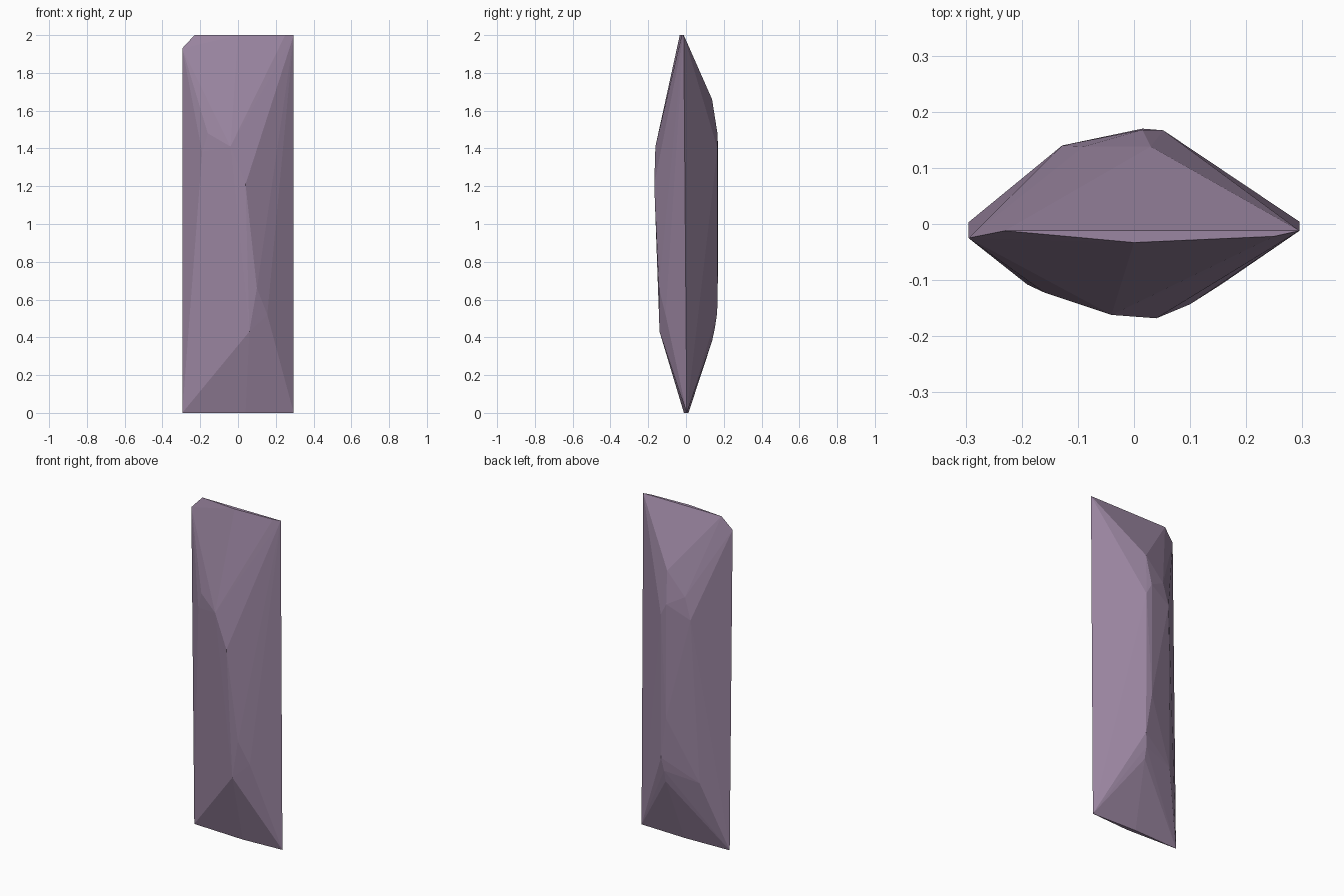
import bpy, bmesh

# Faceted shard: the convex hull of a few cut corners
rim = [(-0.295, -0.025, 1.93), (-0.23, -0.012, 2), (0.0, -0.033, 2), (0.25, -0.022, 2),
       (0.295, -0.012, 2), (0.295, 0.004, 0), (0.04, -0.011, 0), (0.0, 0.013, 0),
       (-0.295, 0.003, 0)]
front = [(-0.16, -0.122, 1.48), (-0.19, -0.108, 1.38), (-0.04, -0.162, 1.41),
         (0.04, -0.168, 1.21), (0.10, -0.143, 0.66), (0.06, -0.14, 0.43),
         (0.155, -0.108, 0.52), (0.20, -0.076, 1.2)]
back = [(0.03, 0.138, 1.66), (-0.09, 0.138, 1.53), (-0.128, 0.14, 1.40),
        (0.015, 0.168, 1.47), (0.052, 0.167, 1.40), (0.052, 0.165, 0.53),
        (0.015, 0.17, 0.78), (0.04, 0.153, 0.45), (0.04, 0.138, 0.38),
        (-0.165, 0.105, 0.41)]

bm = bmesh.new()
for p in rim + front + back:
    bm.verts.new(p)
hull = bmesh.ops.convex_hull(bm, input=bm.verts)
loose = [v for v in bm.verts if not v.link_faces]
bmesh.ops.delete(bm, geom=loose, context='VERTS')
bmesh.ops.recalc_face_normals(bm, faces=bm.faces)

mesh = bpy.data.meshes.new("crystal_shard")
bm.to_mesh(mesh)
bm.free()
shard = bpy.data.objects.new("crystal_shard", mesh)
bpy.context.collection.objects.link(shard)

# Dusty purple
mat = bpy.data.materials.new("dusty_purple")
mat.diffuse_color = (0.33, 0.24, 0.36, 1)
mesh.materials.append(mat)
